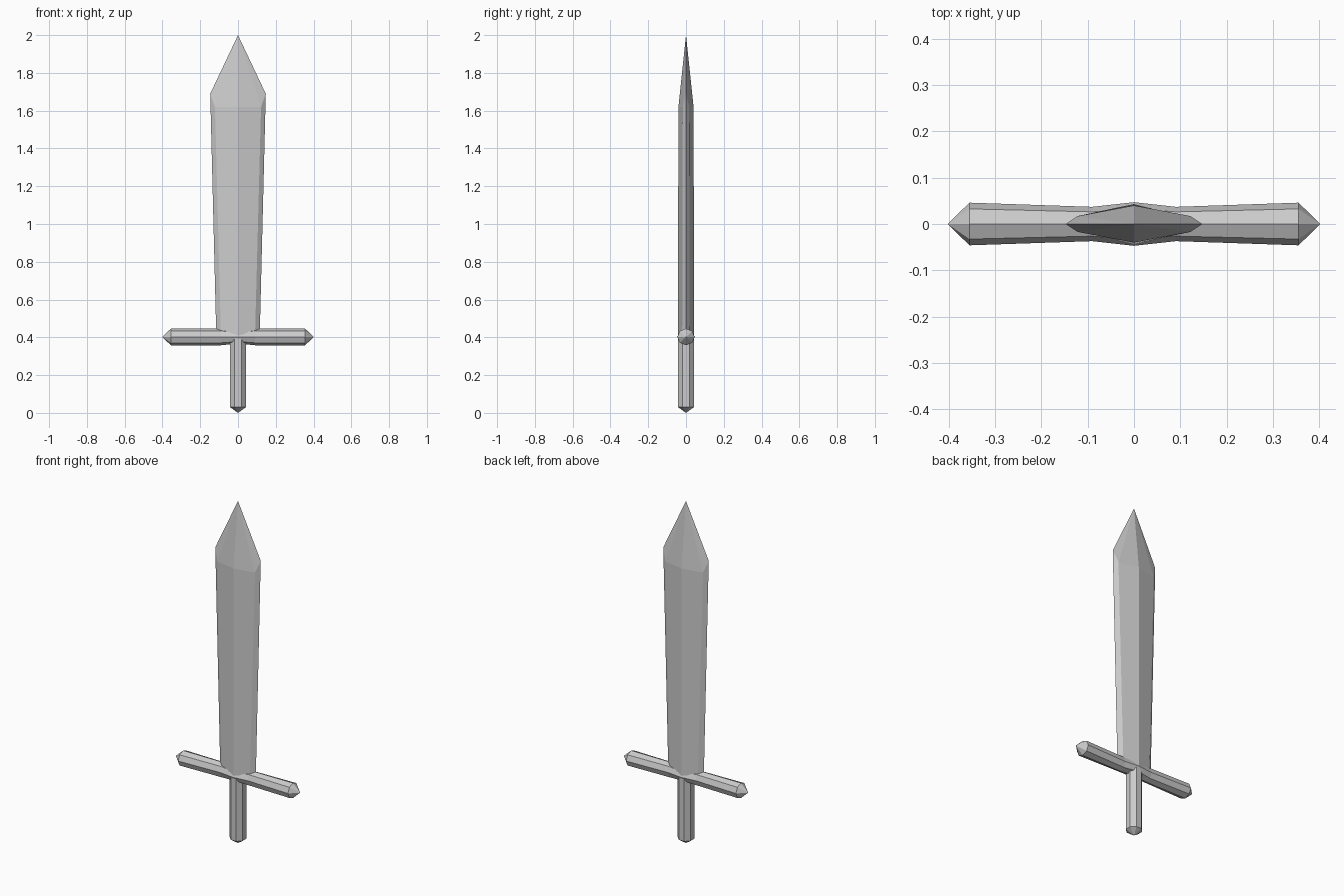
import bpy, math

if "Cube" in bpy.data.objects:
    bpy.data.objects.remove(bpy.data.objects["Cube"])


def loft(name, rings, start=None, end=None):
    """Skin equal-sized rings of points; close each end with a point or an n-gon."""
    n = len(rings[0])
    verts = [p for r in rings for p in r]
    faces = [(i * n + j, i * n + (j + 1) % n, (i + 1) * n + (j + 1) % n, (i + 1) * n + j)
             for i in range(len(rings) - 1) for j in range(n)]
    last = (len(rings) - 1) * n
    if start:
        verts.append(start)
        faces += [((j + 1) % n, j, len(verts) - 1) for j in range(n)]
    else:
        faces.append(tuple(reversed(range(n))))
    if end:
        verts.append(end)
        faces += [(last + j, last + (j + 1) % n, len(verts) - 1) for j in range(n)]
    else:
        faces.append(tuple(range(last, last + n)))
    mesh = bpy.data.meshes.new(name)
    mesh.from_pydata(verts, [], faces)
    mesh.update()
    obj = bpy.data.objects.new(name, mesh)
    bpy.context.collection.objects.link(obj)
    return obj


def octagon(ra, rb, turn=0.0):
    return [(ra * math.cos(math.tau * k / 8 + turn), rb * math.sin(math.tau * k / 8 + turn))
            for k in range(8)]


def blade_ring(edge, edge_z, bevel, bevel_y, ridge, z):
    # sharp edge, bevel line and central ridge on both faces
    return [(edge, 0, edge_z), (bevel, bevel_y, z), (0, ridge, z), (-bevel, bevel_y, z),
            (-edge, 0, edge_z), (-bevel, -bevel_y, z), (0, -ridge, z), (bevel, -bevel_y, z)]


# Blade: widens upward, then narrows to the tip
loft("blade",
     [blade_ring(0.115, 0.41, 0.09, 0.02, 0.043, 0.40),
      blade_ring(0.147, 1.69, 0.122, 0.017, 0.04, 1.62)],
     end=(0, 0, 2.0))

# Crossguard: octagonal bar, slightly waisted beside the centre, pointed ends
stations = [(-0.355, 0.046, 0.044), (-0.09, 0.037, 0.044), (0, 0.047, 0.035),
            (0.09, 0.037, 0.044), (0.355, 0.046, 0.044)]
loft("crossguard",
     [[(x, a, 0.402 + b) for a, b in octagon(ry, rz)] for x, ry, rz in stations],
     start=(-0.402, 0, 0.402), end=(0.402, 0, 0.402))

# Grip: octagonal rod with a shallow pointed pommel end
loft("grip",
     [[(a, b, z) for a, b in octagon(0.045, 0.045, math.pi / 8)] for z in (0.03, 0.40)],
     start=(0, 0, 0))
